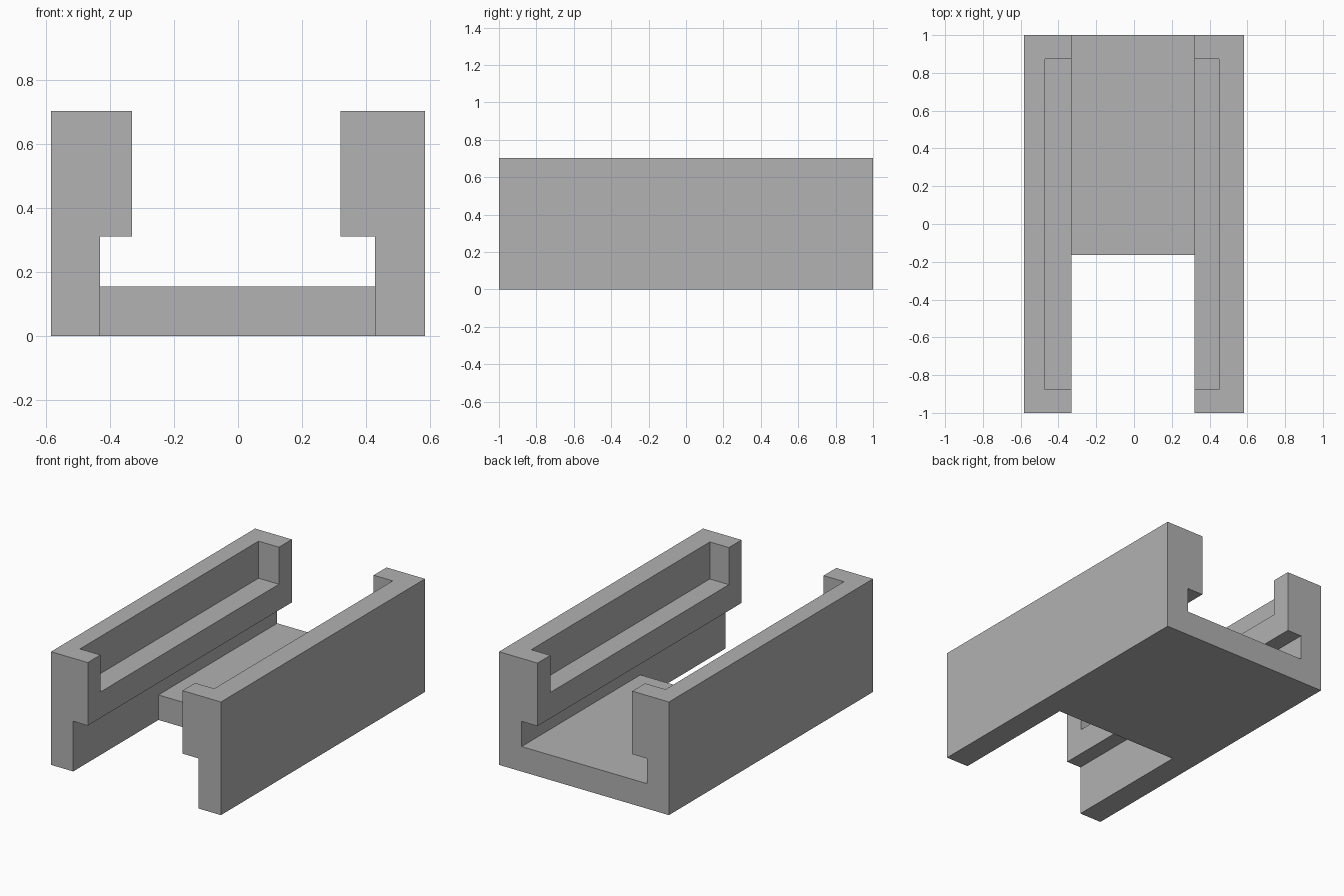
import bpy
import bmesh

default = bpy.data.objects.get("Cube")
if default:
    bpy.data.objects.remove(default, do_unlink=True)

# Key sizes
OUT, TOP, FLOOR, LIP = 0.583, 0.702, 0.155, 0.311
CHANNEL_R, CHANNEL_L = -0.431, 0.428
GAP_R, GAP_L = -0.331, 0.319
POCKET_R, POCKET_L, POCKET_FLOOR = -0.471, 0.45, 0.472
SLOT_END = -0.164

grey = bpy.data.materials.new("plain grey")
grey.use_nodes = True
colour = (0.445, 0.445, 0.445, 1)
grey.diffuse_color = colour
grey.node_tree.nodes["Principled BSDF"].inputs["Base Color"].default_value = colour


def prism(name, profile, y0, y1):
    """Extrude an x-z outline along y."""
    bm = bmesh.new()
    face = bm.faces.new([bm.verts.new((x, y0, z)) for x, z in profile])
    extruded = bmesh.ops.extrude_face_region(bm, geom=[face])["geom"]
    for v in extruded:
        if isinstance(v, bmesh.types.BMVert):
            v.co.y = y1
    bmesh.ops.recalc_face_normals(bm, faces=bm.faces)
    mesh = bpy.data.meshes.new(name)
    bm.to_mesh(mesh)
    bm.free()
    mesh.materials.append(grey)
    obj = bpy.data.objects.new(name, mesh)
    bpy.context.collection.objects.link(obj)
    return obj


def box(name, x0, x1, y0, y1, z0, z1):
    return prism(name, [(x0, z0), (x1, z0), (x1, z1), (x0, z1)], y0, y1)


def cut(target, cutter):
    """Subtract the cutter, then discard it."""
    mod = target.modifiers.new(cutter.name, "BOOLEAN")
    mod.operation = "DIFFERENCE"
    mod.solver = "EXACT"
    mod.object = cutter
    bpy.context.view_layer.objects.active = target
    bpy.ops.object.modifier_apply(modifier=mod.name)
    bpy.data.objects.remove(cutter, do_unlink=True)


# Channel body: floor, walls and overhanging rails
channel = prism("channel_body", [
    (-OUT, 0), (OUT, 0), (OUT, TOP), (GAP_L, TOP), (GAP_L, LIP),
    (CHANNEL_L, LIP), (CHANNEL_L, FLOOR), (CHANNEL_R, FLOOR),
    (CHANNEL_R, LIP), (GAP_R, LIP), (GAP_R, TOP), (-OUT, TOP)], -1, 1)

# Open front part of the floor
cut(channel, box("floor_slot", CHANNEL_R, CHANNEL_L, -1.2, SLOT_END, -0.1, 0.23))

# Recess in both rails, spanning the gap between them
cut(channel, box("rail_recess", POCKET_R, POCKET_L, -0.876, 0.874, POCKET_FLOOR, 0.9))
